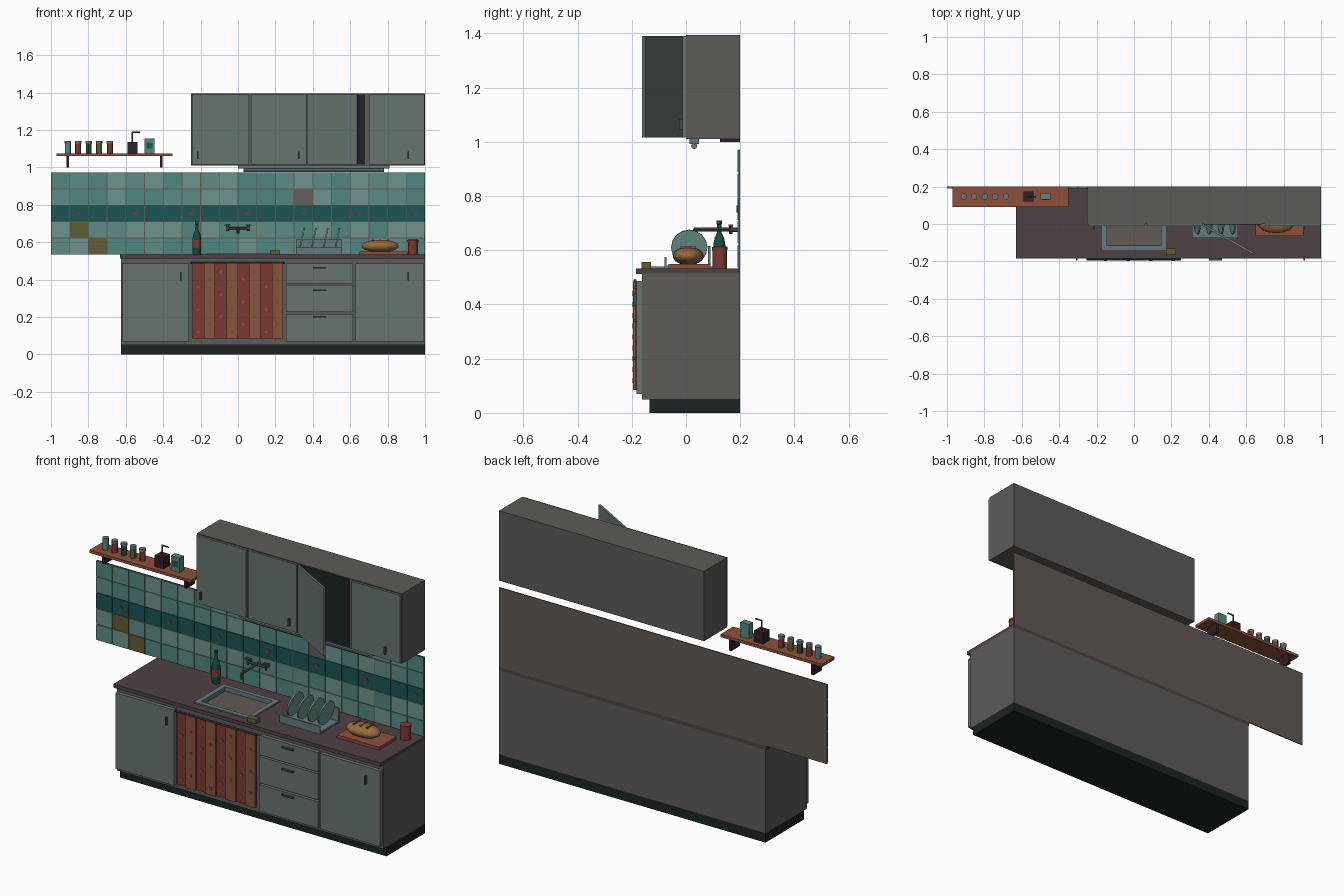
import bpy, random
from math import radians, sin, cos
from mathutils import Vector, Matrix

if "Cube" in bpy.data.objects:
    bpy.data.objects.remove(bpy.data.objects["Cube"])

random.seed(4)
mats = {}
COL = dict(door=(.37, .415, .395), body=(.335, .325, .315), dark=(.12, .145, .145), counter=(.285, .24, .245),
           metal=(.36, .43, .45), fitting=(.24, .28, .29), teal=(.31, .48, .46), deep=(.12, .30, .30),
           red=(.435, .215, .19), wood=(.50, .29, .22), brown=(.19, .13, .15), olive=(.34, .33, .20),
           green=(.12, .27, .24), bread=(.53, .38, .23), plate=(.38, .52, .49), grout=(.35, .32, .30),
           rust=(.48, .30, .23))


def paint(ob, col):
    c = COL[col] if isinstance(col, str) else col
    if c not in mats:
        mats[c] = bpy.data.materials.new("colour")
        # palette is in display values; convert to linear
        mats[c].diffuse_color = (*[(v / .91) ** 2.2 for v in c], 1)
    ob.data.materials.append(mats[c])
    return ob


def box(name, x, y, z, col):
    """Box from (min, max) ranges."""
    bpy.ops.mesh.primitive_cube_add(size=1)
    ob = bpy.context.object
    ob.name = name
    lo, hi = Vector((x[0], y[0], z[0])), Vector((x[1], y[1], z[1]))
    ob.data.transform(Matrix.Translation((lo + hi) / 2) @ Matrix.Diagonal((*(hi - lo), 1)))
    return paint(ob, col)


def rod(name, a, b, r, col, sides=12):
    """Cylinder between two points."""
    a, b = Vector(a), Vector(b)
    bpy.ops.mesh.primitive_cylinder_add(vertices=sides, radius=r, depth=(b - a).length)
    ob = bpy.context.object
    ob.name = name
    q = (b - a).to_track_quat('Z', 'Y').to_matrix().to_4x4()
    ob.data.transform(Matrix.Translation((a + b) / 2) @ q)
    if sides > 8:
        bpy.ops.object.shade_smooth_by_angle()
    return paint(ob, col)


def lathe(name, profile, x, y, col, n=14):
    """Revolve a (radius, z) profile about a vertical axis."""
    verts = [(x + r * cos(6.283185 * i / n), y + r * sin(6.283185 * i / n), z) for r, z in profile for i in range(n)]
    faces = [(k * n + i, k * n + (i + 1) % n, (k + 1) * n + (i + 1) % n, (k + 1) * n + i)
             for k in range(len(profile) - 1) for i in range(n)]
    faces += [tuple(reversed(range(n))), tuple(range(len(verts) - n, len(verts)))]
    me = bpy.data.meshes.new(name)
    me.from_pydata(verts, [], faces)
    ob = bpy.data.objects.new(name, me)
    bpy.context.collection.objects.link(ob)
    bpy.context.view_layer.objects.active = ob
    bpy.ops.object.select_all(action='DESELECT')
    ob.select_set(True)
    bpy.ops.object.shade_smooth_by_angle()
    return paint(ob, col)


# Base cabinet
box("plinth", (-.625, 1), (-.135, .2), (0, .052), 'dark')
box("base_body", (-.625, 1), (-.163, .2), (.05, .514), 'body')
F = (-.183, -.162)
box("base_door_left", (-.618, -.262), F, (.07, .487), 'door')
box("base_door_right", (.628, .995), F, (.07, .487), 'door')
for x in (-.305, .91):
    box("door_handle", (x - .004, x + .004), (-.195, -.182), (.395, .44), 'fitting')
for z0, z1, h in ((.38, .487, .463), (.226, .371, .342), (.07, .216, .2)):
    box("drawer", (.257, .615), F, (z0, z1), 'door')
    box("drawer_handle", (.4, .47), (-.195, -.182), (h - .004, h + .004), 'fitting')

# Patterned curtain under the sink
rod("curtain_rod", (-.255, -.188, .488), (.25, -.188, .488), .006, 'fitting', 8)
for i in range(8):
    x = -.243 + .0605 * i
    y = -.186 - .009 * (i % 2)
    box("curtain_fold", (x, x + .0605), (y, y + .011), (.085, .485), 'rust' if i % 2 else 'red')
    for k in range(3):
        z = .16 + .12 * k + .04 * (i % 3 - 1)
        rod("curtain_dot", (x + .03, y + .002, z), (x + .03, y - .003, z), .009, 'olive' if i % 2 else 'rust', 8)

# Countertop with sink opening
counter = box("countertop", (-.63, 1), (-.185, .2), (.513, .533), 'counter')
cutter = box("sink_cutter", (-.155, .155), (-.125, .105), (.4, .6), 'counter')
cutter.hide_render = True
mod = counter.modifiers.new("sink", 'BOOLEAN')
mod.operation, mod.object = 'DIFFERENCE', cutter
bpy.context.view_layer.objects.active = counter
bpy.ops.object.modifier_apply(modifier=mod.name)
bpy.data.objects.remove(cutter)
box("sink_floor", (-.155, .155), (-.125, .105), (.512, .517), 'grout')
for s in (-1, 1):
    box("sink_rim_side", sorted((s * .145, s * .172)), (-.14, .12), (.516, .54), 'metal')
for y in (-.14, .095):
    box("sink_rim_end", (-.146, .146), (y, y + .025), (.516, .54), 'metal')

# Wall mounted tap
rod("tap_bar", (-.055, .165, .675), (.055, .165, .675), .007, 'fitting')
rod("tap_spout", (0, .195, .677), (0, .03, .677), .007, 'fitting')
rod("tap_nozzle", (0, .033, .68), (0, .033, .645), .007, 'fitting')
for s in (-.055, .055):
    rod("tap_pipe", (s, .195, .675), (s, .16, .675), .008, 'fitting')
    rod("tap_knob_post", (s, .165, .66), (s, .165, .695), .006, 'fitting', 8)
    box("tap_knob", (s - .016, s + .016), (.157, .173), (.688, .695), 'fitting')

# Tiled splashback with a dark patterned row
box("splash_panel", (-1, 1), (.194, .2), (.533, .972), 'grout')
odd = {(1, 1): 'olive', (2, 0): (.36, .32, .21), (13, 3): (.35, .34, .33)}
shades = [(.29, .47, .45), (.34, .49, .475), (.39, .52, .50), (.29, .48, .455)]
for r in range(5):
    for c in range(20):
        x, z = -1 + .1 * c, .535 + .0873 * r
        col = odd.get((c, r), 'deep' if r == 2 else random.choice(shades))
        box("tile", (x + .002, x + .098), (.19, .195), (z + .002, z + .0853), col)
for k in range(7):
    x = -.85 + .3 * k
    rod("tile_diamond", (x, .191, .753), (x, .186, .753), .013, 'red', 4)

# Upper cabinet with one door ajar
box("upper_body", (-.25, 1), (0, .2), (1.01, 1.395), 'body')
for x0, x1, h in ((-.246, .058, -.215), (.07, .366, .325), (.7, .996, .91)):
    box("upper_door", (x0, x1), (-.012, .001), (1.016, 1.39), 'door')
    box("upper_handle", (h - .004, h + .004), (-.026, -.011), (1.045, 1.085), 'fitting')
box("upper_opening", (.374, .68), (-.003, .001), (1.016, 1.39), 'dark')
door = box("upper_door_open", (0, .305), (-.012, 0), (1.016, 1.39), 'door')
door.location = (.376, -.002, 0)
door.rotation_euler.z = radians(-29.5)
box("lamp_mount", (0, .81), (.012, .048), (.993, 1.012), 'metal')
rod("lamp_tube", (.03, .03, .985), (.78, .03, .985), .011, 'metal')

# Wall shelf
box("shelf", (-.97, -.35), (.09, .2), (1.06, 1.075), 'wood')
for x in (-.91, -.41):
    box("shelf_bracket", (x - .007, x + .007), (.125, .2), (1, 1.061), 'brown')
for x, c in zip((-.91, -.855, -.798, -.742, -.685), ('teal', 'red', 'green', 'olive', 'red')):
    rod("spice_jar", (x, .147, 1.074), (x, .147, 1.128), .016, c)
    rod("spice_lid", (x, .147, 1.127), (x, .147, 1.14), .017, 'metal')
box("grinder_body", (-.592, -.537), (.12, .175), (1.074, 1.136), 'brown')
rod("grinder_shaft", (-.565, .147, 1.13), (-.565, .147, 1.19), .004, 'fitting', 8)
rod("grinder_crank", (-.567, .147, 1.188), (-.525, .147, 1.188), .004, 'fitting', 8)
box("tin", (-.5, -.447), (.13, .166), (1.074, 1.155), 'teal')
box("tin_label", (-.49, -.457), (.128, .131), (1.1, 1.13), 'deep')

# Bottle
lathe("bottle", [(.021, .533), (.023, .54), (.023, .62), (.018, .645), (.009, .665), (.008, .695), (.01, .697),
                 (.01, .71)], -.22, .123, 'green')
rod("bottle_label", (-.22, .123, .572), (-.22, .123, .612), .0238, 'red', 14)

# Sponge
box("sponge", (.172, .225), (-.165, -.13), (.533, .556), 'olive')

# Dish rack and plates
box("rack_base", (.31, .555), (-.08, .09), (.533, .543), 'metal')
box("rack_front", (.31, .555), (-.08, -.072), (.533, .575), 'metal')
box("rack_back", (.31, .555), (.082, .09), (.533, .615), 'metal')
for k in range(4):
    x, t = .34 + .063 * k, radians(12)
    d = Vector((cos(t), 0, -sin(t))) * .004
    c = Vector((x, .012, .61))
    rod("plate", c - d, c + d, .067, 'plate', 16)

# Bread on a board, and canister
box("bread_board", (.65, .905), (-.065, .09), (.533, .549), 'wood')
bpy.ops.mesh.primitive_uv_sphere_add(segments=16, ring_count=10, radius=1)
loaf = bpy.context.object
loaf.name = "bread_loaf"
loaf.data.transform(Matrix.Translation((.76, .008, .579)) @ Matrix.Diagonal((.1, .057, .034, 1)))
bpy.ops.object.shade_smooth_by_angle(angle=radians(60))
paint(loaf, 'bread')
for x in (.72, .76, .8):
    box("bread_score", (x - .004, x + .004), (-.02, .036), (.605, .614), 'rust')
lathe("canister", [(.027, .533), (.027, .6), (.029, .6), (.029, .612), (.024, .614)], .935, .125, 'red')

for m in bpy.data.materials:
    if m.users and not m.is_grease_pencil:
        m.use_nodes = True
        m.node_tree.nodes["Principled BSDF"].inputs["Base Color"].default_value = m.diffuse_color
